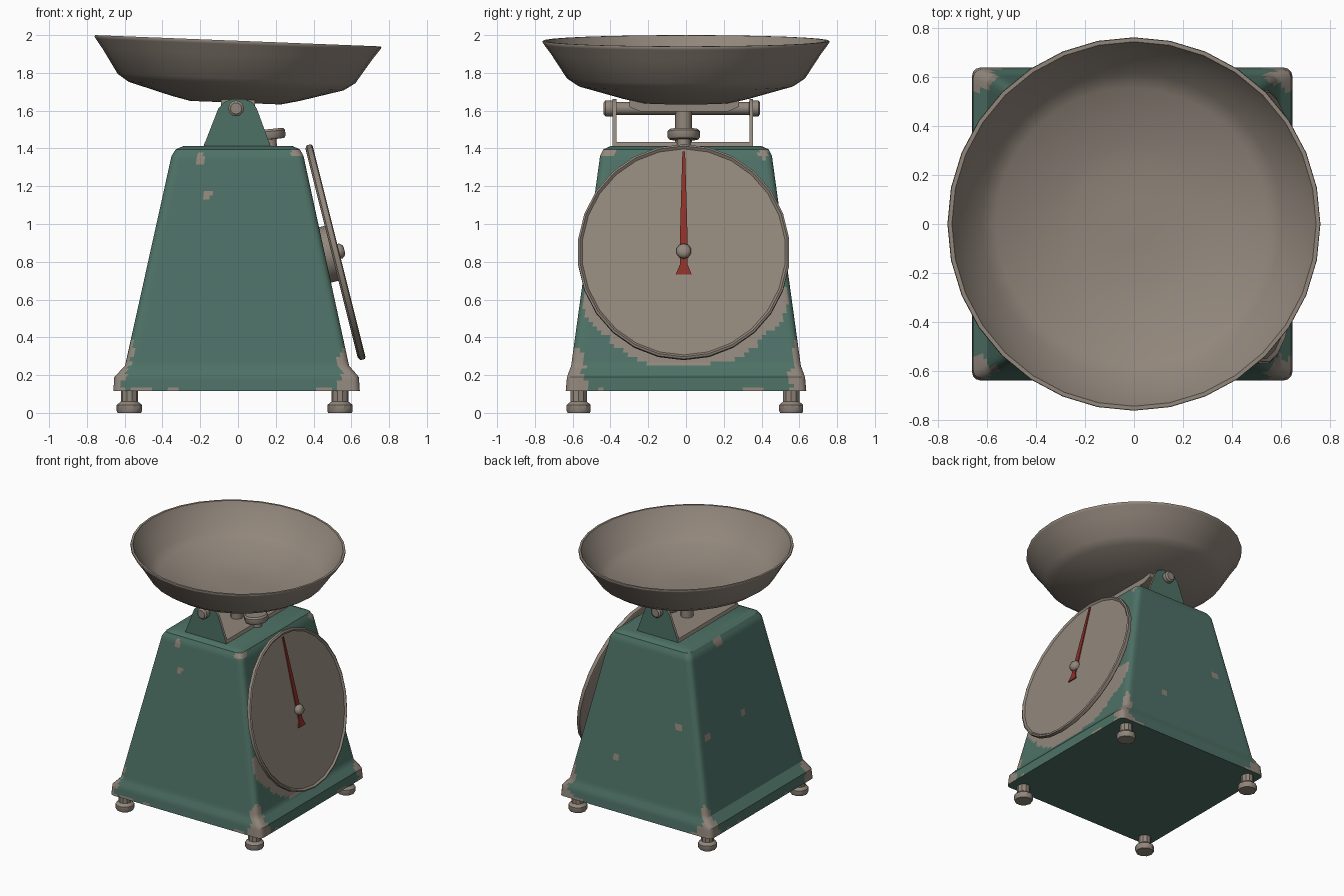
import bpy, bmesh, math
from mathutils import Vector, Matrix, noise

if "Cube" in bpy.data.objects:
    bpy.data.objects.remove(bpy.data.objects["Cube"])


def mat(name, rgb):
    m = bpy.data.materials.new(name)
    m.diffuse_color = (*rgb, 1)
    m.use_nodes = True
    m.node_tree.nodes["Principled BSDF"].inputs["Base Color"].default_value = m.diffuse_color
    return m


METAL = mat("worn_metal", (0.285, 0.24, 0.2))
GREEN = mat("green_paint", (0.075, 0.165, 0.132))
RED = mat("needle_red", (0.26, 0.03, 0.02))


def finish(bm, name, mats, matrix=None, angle=35):
    bmesh.ops.recalc_face_normals(bm, faces=bm.faces)
    me = bpy.data.meshes.new(name)
    bm.to_mesh(me)
    bm.free()
    for m in mats:
        me.materials.append(m)
    ob = bpy.data.objects.new(name, me)
    bpy.context.collection.objects.link(ob)
    if matrix:
        ob.matrix_world = matrix
    bpy.ops.object.select_all(action='DESELECT')
    ob.select_set(True)
    bpy.context.view_layer.objects.active = ob
    bpy.ops.object.shade_smooth_by_angle(angle=math.radians(angle))
    return ob


def loft(bm, rings):
    """Bridge closed rings of points and cap both ends."""
    vs = [[bm.verts.new(p) for p in r] for r in rings]
    n = len(vs[0])
    for a, b in zip(vs, vs[1:]):
        for i in range(n):
            j = (i + 1) % n
            bm.faces.new((a[i], a[j], b[j], b[i]))
    bm.faces.new(vs[0])
    bm.faces.new(vs[-1])


def lathe(name, profile, sides, material, matrix=None, angle=35):
    bm = bmesh.new()
    loft(bm, [[(r * math.cos(t), r * math.sin(t), z)
               for t in (2 * math.pi * i / sides for i in range(sides))]
              for r, z in profile])
    return finish(bm, name, [material], matrix, angle)


def prism(bm, points, offset):
    """Extrude a flat outline by an offset."""
    o = Vector(offset)
    loft(bm, [[Vector(p) for p in points], [Vector(p) + o for p in points]])


# Housing: tapered shell with a flared foot and rounded corners
KEYS = [(0.115, -0.66, 0.645, 0.637), (0.19, -0.655, 0.64, 0.63),
        (0.25, -0.598, 0.588, 0.608), (1.36, -0.352, 0.347, 0.455),
        (1.395, -0.33, 0.328, 0.438), (1.412, -0.29, 0.29, 0.40)]
STEPS = [4, 4, 48, 2, 2]


def bounds(z):
    for a, b in zip(KEYS, KEYS[1:]):
        if z <= b[0] + 1e-6:
            t = (z - a[0]) / (b[0] - a[0])
            return [p + (q - p) * t for p, q in zip(a, b)]
    return KEYS[-1]


def housing_ring(z):
    _, x0, x1, h = bounds(z)
    c, n, pts = 0.035, 44, []
    corners = [(x1 - c, h - c), (x0 + c, h - c), (x0 + c, -h + c), (x1 - c, -h + c)]
    for k in range(4):
        cx, cy = corners[k]
        arc = [Vector((cx + c * math.cos(a), cy + c * math.sin(a), z))
               for a in (math.pi / 2 * (k + i / 3) for i in range(4))]
        pts += arc
        nx, ny = corners[(k + 1) % 4]
        a = math.pi / 2 * (k + 1)
        end = Vector((nx + c * math.cos(a), ny + c * math.sin(a), z))
        pts += [arc[-1].lerp(end, i / n) for i in range(1, n)]
    return pts


# Chipped paint: (axis, side, position along the face, height, radius)
CHIPS = [(1, -1, -0.16, 1.155, 0.022), (1, -1, -0.20, 1.345, 0.026),
         (1, 1, -0.30, 0.85, 0.028), (0, -1, 0.42, 0.78, 0.028),
         (0, -1, -0.02, 0.80, 0.028), (1, 1, 0.2, 0.5, 0.02),
         (1, -1, 0.31, 1.385, 0.03), (0, 1, 0.41, 1.375, 0.03),
         (0, 1, -0.40, 1.385, 0.03), (0, -1, 0.1, 1.385, 0.05)]


def worn(co, nrm):
    z = co.z
    if z < 0.12 and nrm.z < -0.5:
        return False
    _, x0, x1, h = bounds(z)
    dx, dy = min(x1 - co.x, co.x - x0), h - abs(co.y)
    wob = noise.noise(co * 9) + 0.5 * noise.noise(co * 23)
    along = max(dx, dy)
    if z < 0.38 and along < 0.075 * (0.40 - z) / 0.2 * (1 + wob):   # corners
        return True
    if z < 0.14 and along < 0.35 and wob > 0.12:                    # lower rim
        return True
    if nrm.x > 0.8 and z < 0.66 and math.hypot(co.y, z - 0.85) < 0.615 + 0.03 * wob:
        return True
    for axis, side, p, cz, r in CHIPS:
        if nrm[axis] * side > 0.5 and math.hypot(co[1 - axis] - p, z - cz) < r:
            return True
    return False


bm = bmesh.new()
levels = [KEYS[0][0]]
for a, b, s in zip(KEYS, KEYS[1:], STEPS):
    levels += [a[0] + (b[0] - a[0]) * i / s for i in range(1, s + 1)]
loft(bm, [housing_ring(z) for z in levels])
bmesh.ops.recalc_face_normals(bm, faces=bm.faces)
for f in bm.faces:
    if worn(f.calc_center_median(), f.normal):
        f.material_index = 1
finish(bm, "housing", [GREEN, METAL], angle=30)

# Feet
for x in (-0.575, 0.54):
    for y in (-0.568, 0.557):
        lathe("foot", [(0.062, 0), (0.067, 0.01), (0.067, 0.042), (0.045, 0.06),
                       (0.045, 0.125)], 10, METAL, Matrix.Translation((x, y, 0)))

# Dial, tilted to follow the sloping face
dial = (Matrix.Translation((0.515, -0.012, 0.85))
        @ Matrix.Rotation(math.atan2(0.97, 0.2425), 4, 'Y'))
lathe("dial", [(0.57, -0.02), (0.586, -0.01), (0.586, 0.015), (0.575, 0.021),
               (0.562, 0.009)], 26, METAL, dial @ Matrix.Diagonal((1, 0.96, 1, 1)))
lathe("dial_mount", [(0.15, -0.08), (0.15, -0.015)], 16, METAL, dial)
lathe("needle_hub", [(0.038, 0.005), (0.041, 0.03), (0.028, 0.046), (0.01, 0.05)],
      10, METAL, dial, 50)
half = [(-0.545, 0.007), (-0.2, 0.017), (0, 0.022), (0.07, 0.02), (0.124, 0.042)]
bm = bmesh.new()
prism(bm, [(x, w, 0.01) for x, w in half] + [(x, -w, 0.01) for x, w in half[::-1]],
      (0, 0, 0.007))
finish(bm, "needle", [RED], dial)

# Bracket: two upright plates joined by a base plate, painted on the outside
plate = [(-0.185, 1.405), (0.175, 1.405), (0.10, 1.61), (0.075, 1.645), (0.03, 1.662),
         (-0.03, 1.662), (-0.075, 1.645), (-0.105, 1.61)]
bm = bmesh.new()
for y, side in ((-0.388, -1), (0.355, 1)):
    prism(bm, [(x, y, z) for x, z in plate], (0, -side * 0.02, 0))
base = [(-0.185, 1.405), (0.175, 1.405), (0.165, 1.435), (-0.175, 1.435)]
prism(bm, [(x, -0.38, z) for x, z in base], (0, 0.727, 0))
bmesh.ops.recalc_face_normals(bm, faces=bm.faces)
for f in bm.faces:
    y = f.calc_center_median().y
    if f.normal.y * y > 0.3 * abs(y) and not -0.385 < y < 0.352:
        f.material_index = 1
finish(bm, "bracket", [METAL, GREEN])

# Axle with capped ends
lathe("axle", [(0.03, -0.42), (0.042, -0.41), (0.042, -0.355), (0.034, -0.35),
               (0.034, 0.35), (0.042, 0.355), (0.042, 0.40), (0.03, 0.41)], 12, METAL,
      Matrix.Translation((-0.01, -0.017, 1.612)) @ Matrix.Rotation(-math.pi / 2, 4, 'X'))

# Pan seat, post and adjusting knob
bm = bmesh.new()
prism(bm, [(-0.09, y, z) for y, z in ((-0.30, 1.66), (-0.30, 1.62), (-0.24, 1.595),
                                      (0.22, 1.595), (0.28, 1.62), (0.28, 1.66))],
      (0.18, 0, 0))
finish(bm, "pan_seat", [METAL])
lathe("post", [(0.045, 1.41), (0.045, 1.60)], 12, METAL,
      Matrix.Translation((0, -0.012, 0)))
knob = Matrix.Translation((0.165, -0.012, 1.475)) @ Matrix.Rotation(-0.1, 4, 'Y')
lathe("adjusting_knob", [(0.035, -0.07), (0.035, -0.028), (0.078, -0.027), (0.086, -0.015),
                         (0.086, 0.015), (0.076, 0.027)], 12, METAL, knob)

# Weighing pan, slightly tilted
pan = Matrix.Translation((0, 0, 1.97)) @ Matrix.Rotation(0.0395, 4, 'Y')
lathe("pan", [(0.24, -0.328), (0.34, -0.305), (0.57, -0.24), (0.63, -0.20), (0.715, -0.07),
              (0.752, -0.02), (0.76, -0.008), (0.758, 0), (0.742, 0), (0.735, -0.015),
              (0.70, -0.065), (0.615, -0.185), (0.555, -0.222), (0.33, -0.282),
              (0.24, -0.298), (0.1, -0.302)], 32, METAL, pan, 50)
